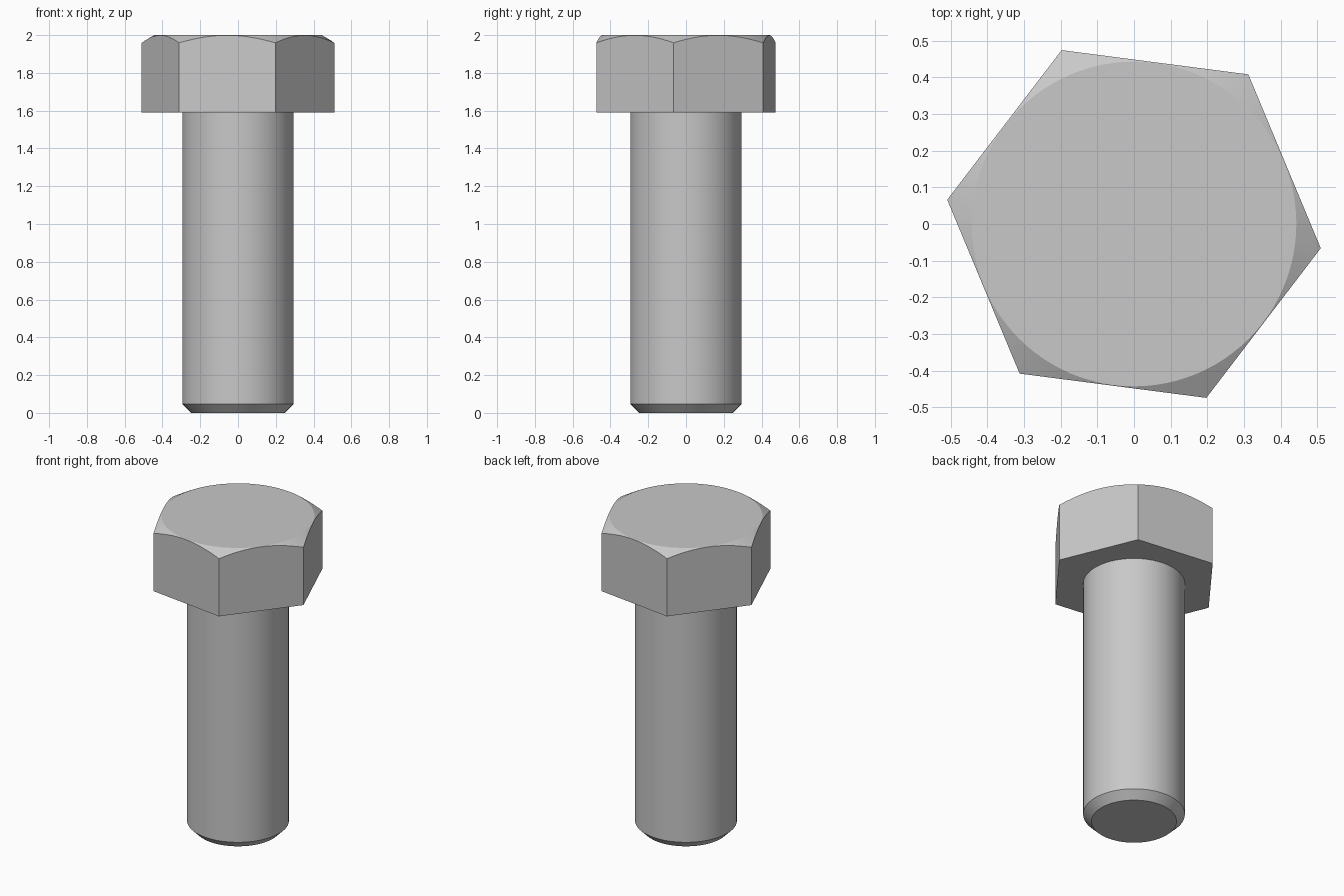
import bpy
import bmesh
from math import cos, sin, tan, pi, radians

old = bpy.data.objects.get("Cube")
if old:
    bpy.data.objects.remove(old, do_unlink=True)

steel = bpy.data.materials.new("grey_steel")
steel.use_nodes = True
steel.diffuse_color = (0.58, 0.58, 0.58, 1)
steel.node_tree.nodes["Principled BSDF"].inputs["Base Color"].default_value = (0.58, 0.58, 0.58, 1)

TOP, SEAT = 2.0, 1.59
CORNER = 0.514                      # hexagon corner radius
FLAT = CORNER * cos(pi / 6)         # hexagon flat radius
TURN = radians(-7.4)                # rotation of the hexagon
STEPS = 16                          # divisions along each hexagon side


def finish(name, bm):
    bmesh.ops.recalc_face_normals(bm, faces=bm.faces)
    mesh = bpy.data.meshes.new(name)
    bm.to_mesh(mesh)
    bm.free()
    mesh.materials.append(steel)
    obj = bpy.data.objects.new(name, mesh)
    bpy.context.collection.objects.link(obj)
    bpy.ops.object.select_all(action="DESELECT")
    obj.select_set(True)
    bpy.context.view_layer.objects.active = obj
    bpy.ops.object.shade_smooth_by_angle(angle=radians(25))
    return obj


def polar(bm, radius, angle, z):
    return bm.verts.new((radius * cos(angle), radius * sin(angle), z))


# Hexagonal head, its top corners cut by a shallow cone
bm = bmesh.new()
inner = FLAT - 0.002
base = [polar(bm, CORNER, TURN + i * pi / 3, SEAT) for i in range(6)]
rim, disc = [], []
for i in range(6):
    for j in range(STEPS):
        local = (j / STEPS - 0.5) * pi / 3
        angle = TURN + (i + 0.5) * pi / 3 + local
        r = FLAT / cos(local)
        rim.append(polar(bm, r, angle, TOP - (r - inner) * tan(radians(30))))
        disc.append(polar(bm, inner, angle, TOP))
count = len(rim)
for k in range(count):
    n = (k + 1) % count
    bm.faces.new((rim[k], rim[n], disc[n], disc[k]))
for i in range(6):
    edge = [rim[(i * STEPS + j) % count] for j in range(STEPS + 1)]
    bm.faces.new([base[(i + 1) % 6], base[i]][::-1] + edge[::-1])
bm.faces.new(disc)
bm.faces.new(base[::-1])
finish("bolt_head", bm)

# Round shank with a bevelled tip
bm = bmesh.new()
SEGS = 64
rings = [[polar(bm, r, 2 * pi * k / SEGS, z) for k in range(SEGS)]
         for r, z in ((0.247, 0), (0.295, 0.048), (0.295, SEAT))]
for low, high in zip(rings, rings[1:]):
    for k in range(SEGS):
        n = (k + 1) % SEGS
        bm.faces.new((low[k], low[n], high[n], high[k]))
bm.faces.new(rings[0][::-1])
bm.faces.new(rings[-1])
finish("bolt_shank", bm)
